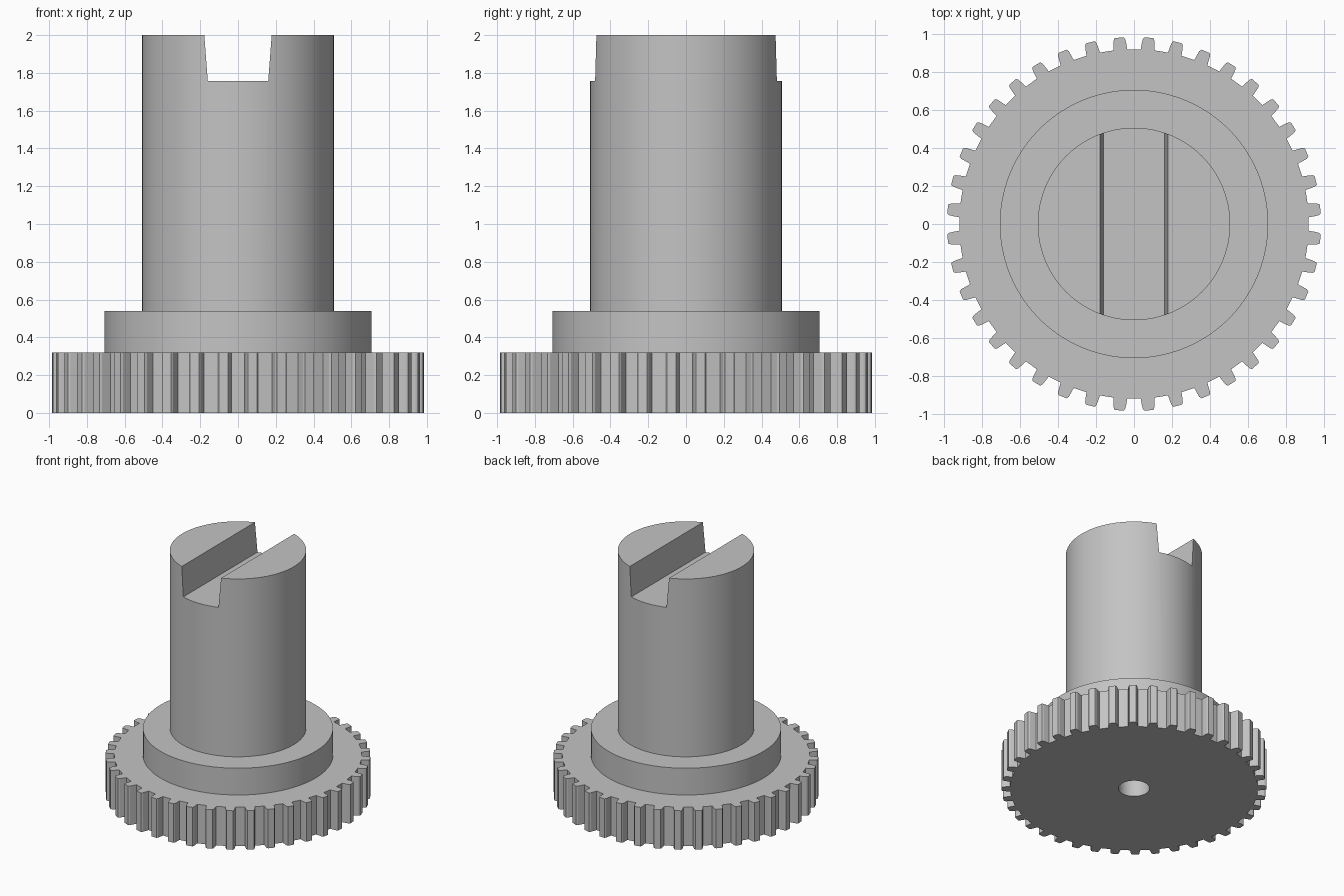
import bpy, bmesh
from math import sin, cos, pi, atan2, radians

cube = bpy.data.objects.get("Cube")
if cube:
    bpy.data.objects.remove(cube, do_unlink=True)

grey = bpy.data.materials.new("plain_grey")
grey.use_nodes = True
color = (0.55, 0.55, 0.55, 1)
grey.diffuse_color = color
grey.node_tree.nodes["Principled BSDF"].inputs["Base Color"].default_value = color


def prism(name, outline, start, direction):
    """Extrude a closed outline of 3D points, offset by start, along direction."""
    bm = bmesh.new()
    face = bm.faces.new([bm.verts.new([a + b for a, b in zip(p, start)]) for p in outline])
    new = bmesh.ops.extrude_face_region(bm, geom=[face])["geom"]
    bmesh.ops.translate(bm, vec=direction, verts=[v for v in new if isinstance(v, bmesh.types.BMVert)])
    bmesh.ops.recalc_face_normals(bm, faces=bm.faces)
    mesh = bpy.data.meshes.new(name)
    bm.to_mesh(mesh)
    bm.free()
    obj = bpy.data.objects.new(name, mesh)
    bpy.context.collection.objects.link(obj)
    mesh.materials.append(grey)
    return obj


def cylinder(name, radius, z0, z1, sides=96):
    ring = [(radius * cos(2 * pi * i / sides), radius * sin(2 * pi * i / sides), 0) for i in range(sides)]
    return prism(name, ring, (0, 0, z0), (0, 0, z1 - z0))


def cut(obj, cutter):
    mod = obj.modifiers.new("cut", "BOOLEAN")
    mod.operation = "DIFFERENCE"
    mod.solver = "EXACT"
    mod.object = cutter
    bpy.context.view_layer.objects.active = obj
    bpy.ops.object.modifier_apply(modifier=mod.name)


# Toothed wheel: one tooth profile (radius, half width) repeated around
TEETH = 40
half_tooth = [(0.921, 0.037), (0.95, 0.034), (0.973, 0.031), (0.985, 0.024)]
tooth = [(r, -w) for r, w in half_tooth] + [(r, w) for r, w in reversed(half_tooth)]
outline = []
for i in range(TEETH):
    turn = 2 * pi * (i + 0.5) / TEETH
    for r, w in tooth:
        angle = turn + atan2(w, r)
        outline.append((r * cos(angle), r * sin(angle), 0))
gear = prism("gear_wheel", outline, (0, 0, 0), (0, 0, 0.32))

# Collar and shaft
collar = cylinder("collar", 0.707, 0.32, 0.54)
shaft = cylinder("shaft", 0.507, 0.54, 2.0)

# Blind bore from below
bore = cylinder("bore_cutter", 0.116, -0.1, 0.6, 48)
cut(gear, bore)
cut(collar, bore)

# Tapered slot across the top of the shaft, running front to back
slot_profile = [(-0.16, 0, 1.757), (0.16, 0, 1.757), (0.186, 0, 2.1), (-0.186, 0, 2.1)]
slot = prism("slot_cutter", slot_profile, (0, -1, 0), (0, 2, 0))
cut(shaft, slot)

for cutter in (bore, slot):
    bpy.data.objects.remove(cutter, do_unlink=True)

# Smooth round walls, crisp edges
for obj in (gear, collar, shaft):
    bpy.ops.object.select_all(action="DESELECT")
    obj.select_set(True)
    bpy.context.view_layer.objects.active = obj
    bpy.ops.object.shade_smooth_by_angle(angle=radians(20))
